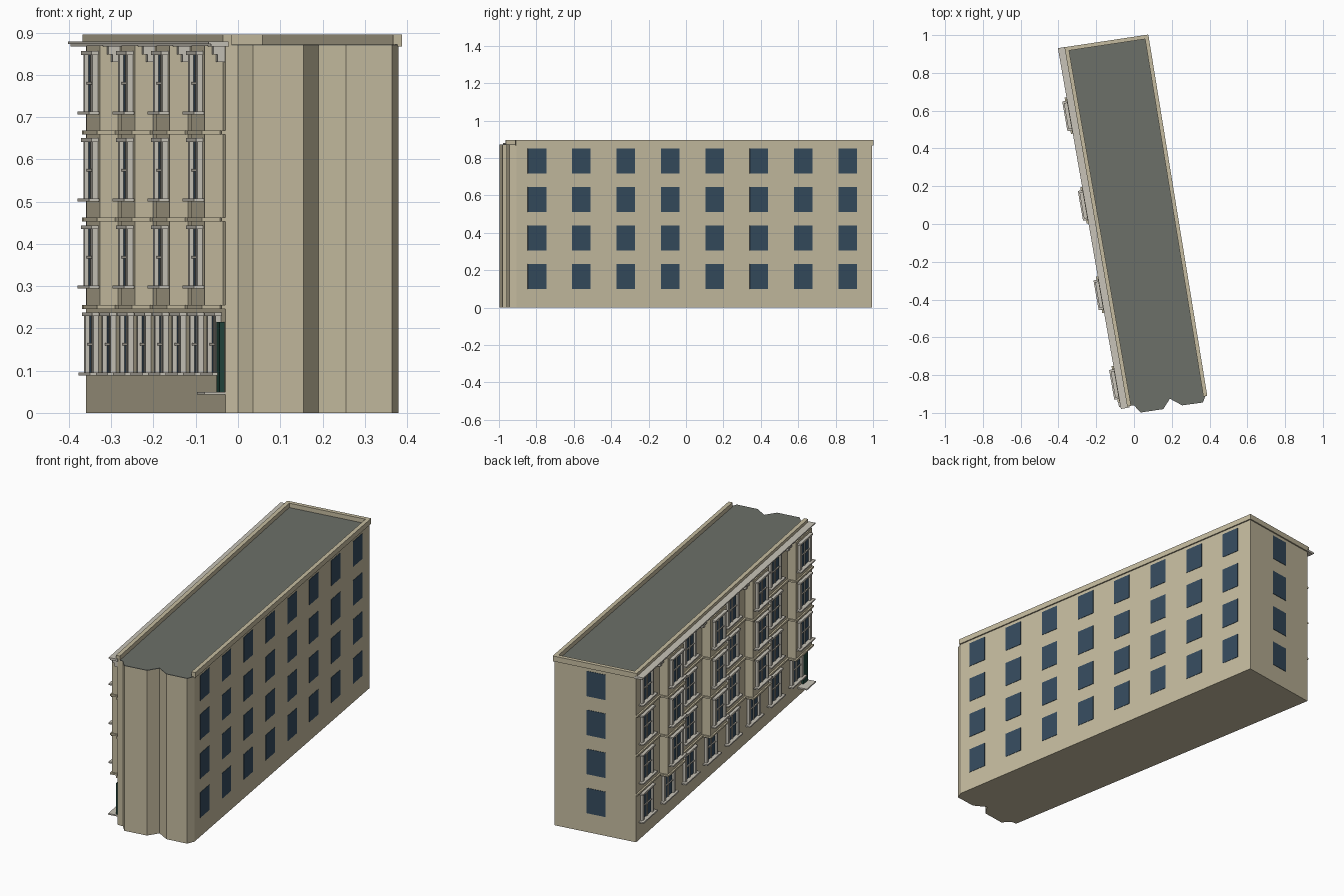
import bpy, bmesh
from mathutils import Vector

if "Cube" in bpy.data.objects:
    bpy.data.objects.remove(bpy.data.objects["Cube"])


def mat(name, r, g, b):
    m = bpy.data.materials.new(name)
    m.diffuse_color = (r, g, b, 1)
    m.use_nodes = True
    m.node_tree.nodes["Principled BSDF"].inputs["Base Color"].default_value = m.diffuse_color
    return m


WALL = mat("wall_beige", 0.56, 0.50, 0.35)
TRIM = mat("trim_stone", 0.58, 0.55, 0.48)
GLASS = mat("glass_blue", 0.035, 0.07, 0.11)
ROOF = mat("roof_grey", 0.15, 0.16, 0.14)
DOOR = mat("door_green", 0.015, 0.06, 0.045)
parts = {}


def part(name, material):
    if name not in parts:
        parts[name] = (bmesh.new(), material)
    return parts[name][0]


def prism(name, material, pts, z0, z1):
    bm = part(name, material)
    lo = [bm.verts.new((x, y, z0)) for x, y in pts]
    hi = [bm.verts.new((x, y, z1)) for x, y in pts]
    bm.faces.new(lo)
    bm.faces.new(hi)
    for i in range(len(pts)):
        j = (i + 1) % len(pts)
        bm.faces.new((lo[i], lo[j], hi[j], hi[i]))


class Side:
    """A wall line; u runs along it, d points outward."""
    def __init__(self, a, b):
        self.o = Vector(a)
        v = Vector(b) - self.o
        self.len = v.length
        self.t = v.normalized()
        self.n = Vector((-self.t.y, self.t.x))

    def box(self, name, material, u0, u1, d0, d1, z0, z1):
        pts = [self.o + self.t * u + self.n * d
               for u, d in ((u0, d0), (u1, d0), (u1, d1), (u0, d1))]
        prism(name, material, pts, z0, z1)


FL, BL, BR, FR = (-0.03, -0.96), (-0.36, 0.93), (0.07, 0.995), (0.38, -0.905)
left, back, right = Side(FL, BL), Side(BL, BR), Side(BR, FR)

# main body with the folded front, and the flat roof
outline = [FL, BL, BR, FR, (0.365, -0.945), (0.255, -0.96), (0.19, -0.925),
           (0.155, -0.98), (0.035, -0.998), (0.0, -0.96)]
prism("building_body", WALL, outline, 0, 0.869)
prism("roof", ROOF, outline, 0.869, 0.872)

# parapet on three sides
for s in (left, back, right):
    s.box("parapet", WALL, -0.005, s.len + 0.006, -0.014, 0.007, 0.867, 0.895)

# plain windows on the right and back walls
FLOORS = (0.10, 0.306, 0.512, 0.717)
for z in FLOORS:
    for i in range(8):
        u = 0.132 + i * 0.2405
        right.box("plain_windows", GLASS, u - 0.05, u + 0.05, -0.004, 0.002, z, z + 0.133)
    c = back.len * 0.49
    back.box("plain_windows", GLASS, c - 0.05, c + 0.05, -0.004, 0.002, z, z + 0.133)


def framed_window(u, d, z):
    """Sash window with glass, surround, bars, sill and head on the left wall."""
    h, w = 0.14, 0.055
    left.box("sash_glass", GLASS, u - w, u + w, d - 0.004, d + 0.003, z, z + h)
    for k in (-1, 1):
        e = u + k * w
        left.box("window_surround", TRIM, e - 0.008, e + 0.008, d - 0.004, d + 0.013, z, z + h)
    left.box("window_bars", TRIM, u - 0.005, u + 0.005, d - 0.002, d + 0.007, z, z + h)
    left.box("window_bars", TRIM, u - w, u + w, d - 0.002, d + 0.008,
             z + h / 2 - 0.003, z + h / 2 + 0.003)
    left.box("window_sill", TRIM, u - 0.08, u + 0.08, d - 0.004, d + 0.024, z - 0.004, z + 0.003)
    left.box("window_head", TRIM, u - 0.07, u + 0.07, d - 0.004, d + 0.017, z + h - 0.003, z + h + 0.006)


# decorated left facade: four projecting bays alternate with flat wall
BAY = 0.044
BANDS = (0.250, 0.457, 0.663)
for i in range(8):
    u = 0.122 + i * 0.2405
    framed_window(u, 0, 0.092)
    is_bay = i % 2 == 0
    d = BAY if is_bay else 0
    for z in (0.298, 0.504, 0.710):
        framed_window(u, d, z)
    if is_bay:
        left.box("bay", WALL, u - 0.09, u + 0.09, -0.01, BAY, 0.25, 0.869)
        for z in BANDS:
            left.box("bay_band", WALL, u - 0.098, u + 0.098, -0.01, BAY + 0.008, z - 0.004, z + 0.005)
        # cornice brackets on either side of the bay
        for k in (-1, 1):
            e = u + k * 0.108
            left.box("cornice_bracket", TRIM, e - 0.01, e + 0.01, -0.005, 0.028, 0.848, 0.87)
            left.box("cornice_bracket", TRIM, e - 0.01, e + 0.01, -0.005, 0.018, 0.83, 0.848)

# wall bands and cornice
for z in BANDS:
    left.box("wall_band", WALL, 0, left.len, -0.005, 0.009, z - 0.004, z + 0.005)
left.box("cornice", TRIM, -0.012, left.len + 0.008, -0.005, 0.036, 0.867, 0.873)
left.box("cornice", TRIM, -0.012, left.len + 0.008, -0.005, 0.042, 0.873, 0.879)

# entrance door and step
left.box("entrance_door", DOOR, 0.008, 0.055, -0.005, 0.012, 0.05, 0.215)
left.box("door_step", TRIM, 0.0, 0.1, -0.005, 0.05, 0.043, 0.05)

# turn the collected parts into objects
for name, (bm, material) in parts.items():
    bmesh.ops.recalc_face_normals(bm, faces=bm.faces)
    me = bpy.data.meshes.new(name)
    bm.to_mesh(me)
    bm.free()
    me.materials.append(material)
    bpy.context.collection.objects.link(bpy.data.objects.new(name, me))
